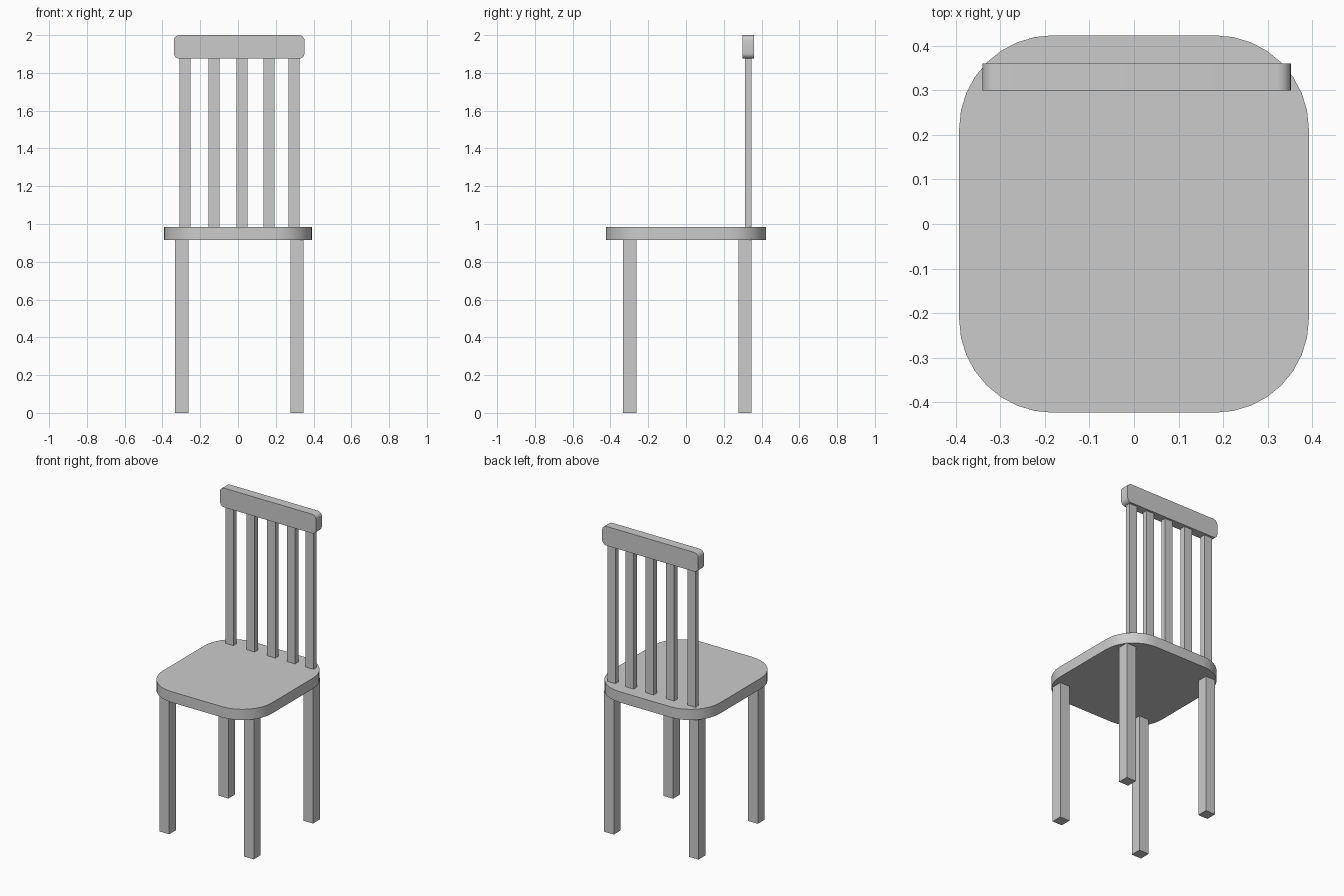
import bpy, bmesh
from math import sin, cos, pi, radians
from mathutils import Matrix

if "Cube" in bpy.data.objects:
    bpy.data.objects.remove(bpy.data.objects["Cube"])


def finish(bm, name, smooth=False):
    bmesh.ops.recalc_face_normals(bm, faces=bm.faces)
    mesh = bpy.data.meshes.new(name)
    bm.to_mesh(mesh)
    bm.free()
    obj = bpy.data.objects.new(name, mesh)
    bpy.context.collection.objects.link(obj)
    if smooth:
        bpy.ops.object.select_all(action='DESELECT')
        bpy.context.view_layer.objects.active = obj
        obj.select_set(True)
        bpy.ops.object.shade_smooth_by_angle(angle=radians(30))
    return obj


def box(name, x, y, z):
    """Box from (min, max) ranges."""
    bm = bmesh.new()
    size = [b - a for a, b in (x, y, z)]
    mid = [(a + b) / 2 for a, b in (x, y, z)]
    bmesh.ops.create_cube(bm, size=1, matrix=Matrix.Translation(mid) @ Matrix.Diagonal((*size, 1)))
    return finish(bm, name)


def rounded_slab(name, width, height, radius, segments, thickness, matrix):
    """Rounded rectangle extruded along local z, then placed by matrix."""
    bm = bmesh.new()
    verts = []
    for i, (sx, sy) in enumerate([(1, 1), (-1, 1), (-1, -1), (1, -1)]):
        cx, cy = sx * (width / 2 - radius), sy * (height / 2 - radius)
        for k in range(segments + 1):
            a = (i + k / segments) * pi / 2
            verts.append(bm.verts.new((cx + radius * cos(a), cy + radius * sin(a), -thickness / 2)))
    face = bm.faces.new(verts)
    top = bmesh.ops.extrude_face_region(bm, geom=[face], use_keep_orig=True)["geom"]
    bmesh.ops.translate(bm, verts=[v for v in top if isinstance(v, bmesh.types.BMVert)],
                        vec=(0, 0, thickness))
    bm.transform(matrix)
    return finish(bm, name, smooth=True)


# Seat
rounded_slab("seat", 0.785, 0.847, 0.21, 8, 0.07, Matrix.Translation((0, 0, 0.95)))

# Legs
sides = {"left": (-0.333, -0.263), "right": (0.277, 0.347)}
ends = {"front": (-0.333, -0.263), "back": (0.277, 0.347)}
for side, x in sides.items():
    for end, y in ends.items():
        box(f"{end}_{side}_leg", x, y, (0, 0.92))

# Back slats
for i, x in enumerate([-0.281, -0.127, 0.021, 0.164, 0.296]):
    box(f"back_slat_{i + 1}", (x - 0.029, x + 0.029), (0.312, 0.346), (0.98, 1.88))

# Top rail
rounded_slab("top_rail", 0.692, 0.125, 0.03, 6, 0.06,
             Matrix.Translation((0.006, 0.33, 1.9375)) @ Matrix.Rotation(pi / 2, 4, 'X'))
